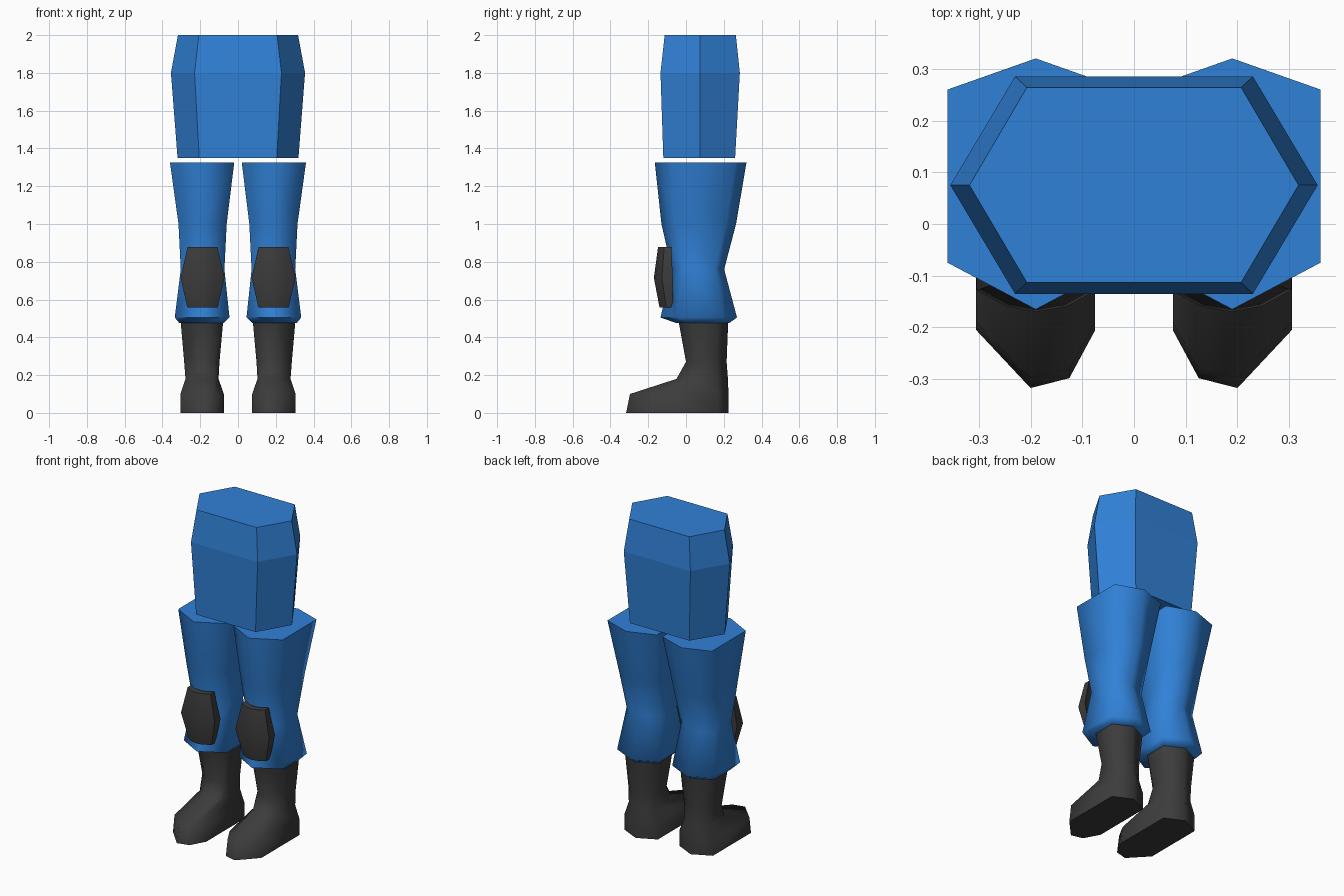
import bpy
import bmesh
import math

cube = bpy.data.objects.get("Cube")
if cube:
    bpy.data.objects.remove(cube)


def material(name, rgb):
    m = bpy.data.materials.new(name)
    m.use_nodes = True
    m.diffuse_color = (*rgb, 1)
    m.node_tree.nodes["Principled BSDF"].inputs["Base Color"].default_value = (*rgb, 1)
    return m


BLUE = material("blue_cloth", (0.03, 0.22, 0.68))
DARK = material("dark_rubber", (0.045, 0.045, 0.045))


def loft(name, rings, mat, side=1, smooth=None):
    """Skin a closed solid over rings of equal point count; side=-1 mirrors it in x."""
    bm = bmesh.new()
    loops = [[bm.verts.new((side * x, y, z)) for x, y, z in ring] for ring in rings]
    n = len(loops[0])
    for a, b in zip(loops, loops[1:]):
        for i in range(n):
            j = (i + 1) % n
            bm.faces.new((a[i], a[j], b[j], b[i]))
    bm.faces.new(loops[0])
    bm.faces.new(loops[-1])
    bmesh.ops.recalc_face_normals(bm, faces=bm.faces)
    mesh = bpy.data.meshes.new(name)
    bm.to_mesh(mesh)
    bm.free()
    mesh.materials.append(mat)
    ob = bpy.data.objects.new(name, mesh)
    bpy.context.collection.objects.link(ob)
    if smooth:
        bpy.ops.object.select_all(action='DESELECT')
        ob.select_set(True)
        bpy.context.view_layer.objects.active = ob
        bpy.ops.object.shade_smooth_by_angle(angle=math.radians(smooth))
    return ob


# Torso: a faceted hexagonal block, points at the sides
def torso_ring(z, half, inner, y0, y1):
    mid = 0.075
    return [(half, mid, z), (inner, y1, z), (-inner, y1, z),
            (-half, mid, z), (-inner, y0, z), (inner, y0, z)]


loft("torso", [torso_ring(1.35, 0.32, 0.205, -0.12, 0.26),
               torso_ring(1.80, 0.355, 0.23, -0.135, 0.285),
               torso_ring(2.00, 0.318, 0.207, -0.113, 0.264)], BLUE)


# Trouser leg: hexagonal tube, points at front and back
def leg_ring(z, x0, x1, y0, y1, front_in, back_in):
    c = (x0 + x1) / 2
    return [(c, y1, z), (x1, y1 - back_in, z), (x1, y0 + front_in, z),
            (c, y0, z), (x0, y0 + front_in, z), (x0, y1 - back_in, z)]


LEG = [leg_ring(0.475, 0.075, 0.31, -0.05, 0.228, 0.06, 0.06),
       leg_ring(0.505, 0.045, 0.335, -0.135, 0.27, 0.08, 0.07),
       leg_ring(0.76, 0.072, 0.303, -0.075, 0.202, 0.06, 0.05),
       leg_ring(1.00, 0.06, 0.315, -0.13, 0.265, 0.07, 0.055),
       leg_ring(1.325, 0.02, 0.36, -0.165, 0.32, 0.09, 0.06)]


# Boot: back point, two heel corners, two ball corners and a two-point toe
def boot_ring(z, x0, x1, heel, ball, toe, toe_b):
    c = (x0 + x1) / 2
    return [(c, heel, z), (x1, heel - 0.055, z), (x1, ball, z), (c + 0.01, toe, z),
            (c - 0.065, toe_b, z), (x0, ball, z), (x0, heel - 0.055, z)]


BOOT = [boot_ring(0.0, 0.075, 0.305, 0.225, -0.205, -0.317, -0.298),
        boot_ring(0.10, 0.075, 0.305, 0.225, -0.19, -0.297, -0.28),
        boot_ring(0.18, 0.103, 0.278, 0.222, 0.02, -0.05, -0.035),
        boot_ring(0.27, 0.098, 0.285, 0.215, 0.055, 0.0, 0.015),
        boot_ring(0.50, 0.077, 0.305, 0.224, 0.02, -0.042, -0.025)]


# Knee pad: bowed front and a parallel back
def pad_ring(z, half, front, edge, back):
    steps = [-1, -0.5, 0, 0.5, 1]
    outer = [(0.188 + half * t, front + (edge - front) * t * t, z) for t in steps]
    inner = [(0.188 + half * t, back - 0.03 * (1 - t * t), z) for t in reversed(steps)]
    return outer + inner


PAD = [pad_ring(0.557, 0.08, -0.14, -0.105, -0.07),
       pad_ring(0.715, 0.116, -0.17, -0.128, -0.07),
       pad_ring(0.878, 0.079, -0.148, -0.115, -0.078)]

for label, s in (("left", 1), ("right", -1)):
    loft(label + "_trouser_leg", LEG, BLUE, s, 70)
    loft(label + "_boot", BOOT, DARK, s, 65)
    loft(label + "_knee_pad", PAD, DARK, s, 40)
